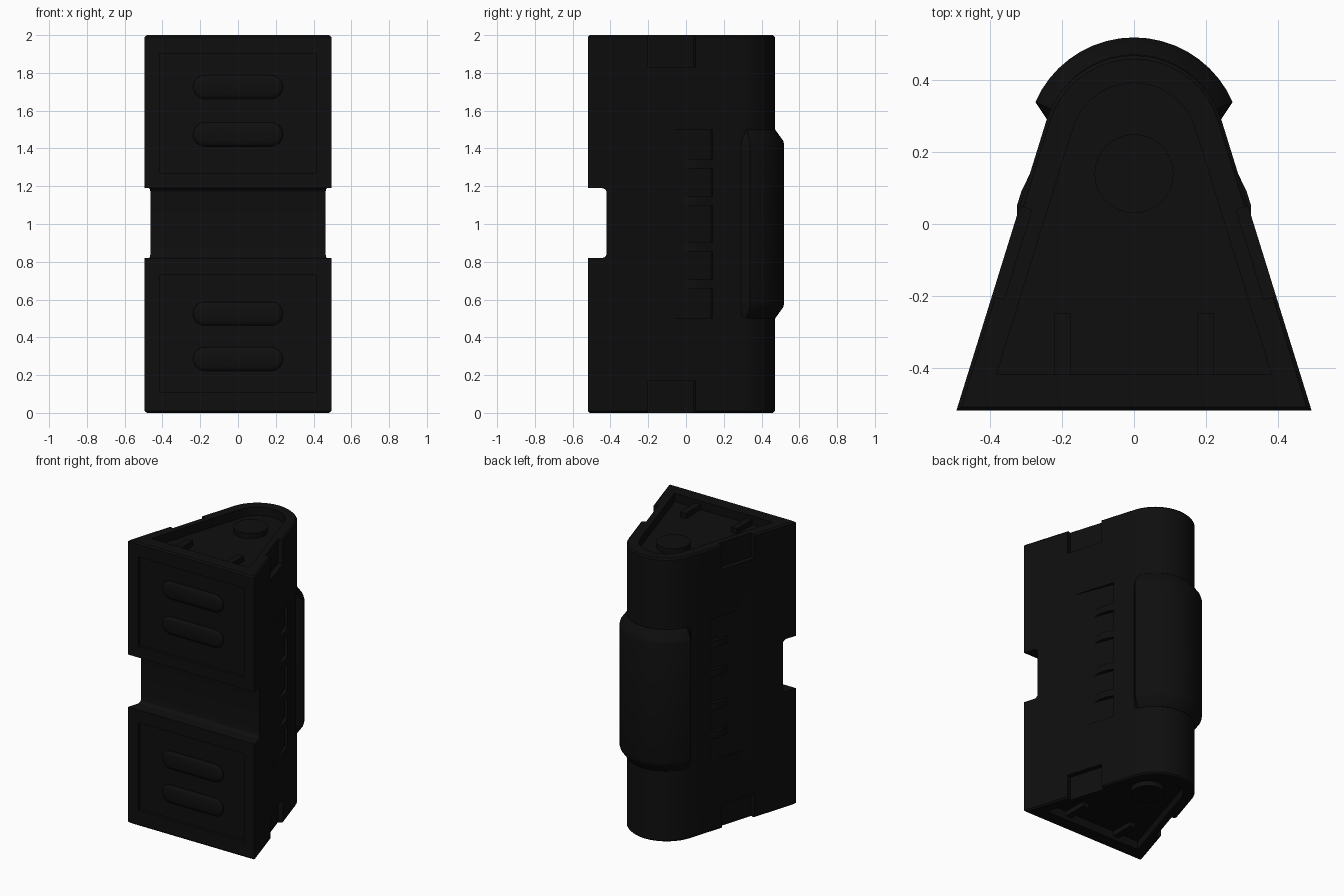
import bpy, bmesh, math
from mathutils import Matrix

cube = bpy.data.objects.get("Cube")
if cube:
    bpy.data.objects.remove(cube, do_unlink=True)

black = bpy.data.materials.new("near_black")
black.use_nodes = True
colour = (0.0045, 0.0045, 0.0045, 1)
black.diffuse_color = colour
black.node_tree.nodes["Principled BSDF"].inputs["Base Color"].default_value = colour

SLOPE, HALF, FRONT = 0.31, 0.495, -0.52
ANGLE = math.atan(SLOPE)
CENTRE, RADIUS = 0.215, 0.255


def loft(name, layers, matrix=Matrix()):
    """Solid through stacked outlines, each given as (points, height)."""
    bm = bmesh.new()
    rings = [[bm.verts.new((x, y, z)) for x, y in pts] for pts, z in layers]
    for low, high in zip(rings, rings[1:]):
        for i in range(len(low)):
            j = (i + 1) % len(low)
            bm.faces.new((low[i], low[j], high[j], high[i]))
    bm.faces.new(rings[0][::-1])
    bm.faces.new(rings[-1])
    bm.transform(matrix)
    bmesh.ops.recalc_face_normals(bm, faces=bm.faces)
    mesh = bpy.data.meshes.new(name)
    bm.to_mesh(mesh)
    bm.free()
    mesh.materials.append(black)
    obj = bpy.data.objects.new(name, mesh)
    bpy.context.collection.objects.link(obj)
    return obj


def activate(obj):
    bpy.ops.object.select_all(action='DESELECT')
    obj.select_set(True)
    bpy.context.view_layer.objects.active = obj


def smooth(obj):
    activate(obj)
    bpy.ops.object.shade_smooth_by_angle(angle=math.radians(30))
    return obj


def box(name, x, y, z):
    pts = [(x[0], y[0]), (x[1], y[0]), (x[1], y[1]), (x[0], y[1])]
    return loft(name, [(pts, z[0]), (pts, z[1])])


def cut(target, cutter):
    cutter.hide_render = True
    mod = target.modifiers.new("cut", 'BOOLEAN')
    mod.operation, mod.solver, mod.object = 'DIFFERENCE', 'EXACT', cutter
    activate(target)
    bpy.ops.object.modifier_apply(modifier=mod.name)
    bpy.data.objects.remove(cutter, do_unlink=True)


def arc(radius, centre, start, steps=18):
    angles = [start + (math.pi - 2 * start) * i / steps for i in range(steps + 1)]
    return [(radius * math.cos(a), centre + radius * math.sin(a)) for a in angles]


def outline(inset, front):
    """Wedge with a round back, inset evenly from the body walls."""
    x = HALF - SLOPE * (front - FRONT) - inset / math.cos(ANGLE)
    return [(-x, front), (x, front)] + arc(RADIUS - inset, CENTRE, ANGLE)


def wall(side, y, out):
    """Point on a slanted side wall, pushed outward."""
    x = HALF - SLOPE * (y - FRONT) + out * math.cos(ANGLE)
    return (side * x, y + out * math.sin(ANGLE))


# Main body with softened ends
edge, full = outline(0.01, FRONT + 0.01), outline(0, FRONT)
body = loft("main_body", [(edge, 0), (full, 0.01), (full, 1.99), (edge, 2)])

# Middle grip notch
notch = box("notch_cutter", (-0.7, 0.7), (-0.8, -0.42), (0.82, 1.19))
bevel = notch.modifiers.new("round", 'BEVEL')
bevel.width, bevel.segments = 0.025, 4
cut(body, notch)

# End cavities and front panels
RIM = outline(0.077, -0.42)
DEPTH = 0.06
for z in ((-0.1, DEPTH), (2 - DEPTH, 2.1)):
    cut(body, loft("cavity_cutter", [(RIM, z[0]), (RIM, z[1])]))
for z in ((0.11, 0.73), (1.27, 1.9)):
    cut(body, box("panel_cutter", (-0.415, 0.415), (-0.6, -0.5), z))

# Side pockets at both ends and tapered vent recesses
for side in (-1, 1):
    pocket = [wall(side, y, o) for y, o in
              ((-0.2, 0.03), (-0.2, -0.035), (0.05, -0.035), (0.05, 0.03))]
    for z in ((-0.1, 0.17), (1.83, 2.1)):
        cut(body, loft("pocket_cutter", [(pocket, z[0]), (pocket, z[1])]))
    vent = [wall(side, y, o) for y, o in
            ((-0.19, 0.002), (0.14, -0.022), (0.14, 0.03), (-0.19, 0.03))]
    cut(body, loft("vent_cutter", [(vent, 0.5), (vent, 1.5)]))
smooth(body)

# Side vent slats
for side, label in ((-1, "right"), (1, "left")):
    slat = [wall(side, y, o) for y, o in
            ((-0.02, -0.015), (0.05, 0.008), (0.09, 0.008), (0.15, -0.002), (0.14, -0.04), (0, -0.04))]
    for i, z in enumerate((0.68, 0.88, 1.12, 1.32)):
        loft(f"{label}_vent_slat_{i + 1}", [(slat, z - 0.025), (slat, z + 0.025)])


# Rear collar
def collar_ring(radius):
    start = math.asin(0.12 / 0.3)
    pts = arc(radius, 0.22, start)
    return [(-0.235, 0.28), (0.235, 0.28)] + pts


smooth(loft("rear_collar", [(collar_ring(0.252), 0.5), (collar_ring(0.295), 0.56),
                            (collar_ring(0.3), 0.58), (collar_ring(0.3), 1.42),
                            (collar_ring(0.295), 1.44), (collar_ring(0.252), 1.5)]))


# Rounded bars on the front panels
def stadium(radius):
    half = 0.175
    right = [(half + radius * math.sin(a), -radius * math.cos(a))
             for a in [math.pi * i / 10 for i in range(11)]]
    return right + [(-x, -y) for x, y in right]


for i, z in enumerate((0.285, 0.525, 1.475, 1.725)):
    place = Matrix.Translation((0, -0.49, z)) @ Matrix.Rotation(math.pi / 2, 4, 'X')
    smooth(loft(f"front_bar_{i + 1}", [(stadium(0.065), 0), (stadium(0.063), 0.015),
                                       (stadium(0.054), 0.024), (stadium(0.038), 0.029)], place))

# Button and ribs inside each end cavity
circle = [(0.11 * math.cos(math.tau * i / 32), 0.14 + 0.11 * math.sin(math.tau * i / 32))
          for i in range(32)]
for label, z in (("bottom", (0.025, DEPTH + 0.01)), ("top", (1.99 - DEPTH, 1.975))):
    smooth(loft(f"{label}_button", [(circle, z[0]), (circle, z[1])]))
    for side, name in ((-1, "right"), (1, "left")):
        box(f"{label}_{name}_rib", (side * 0.2 - 0.023, side * 0.2 + 0.023), (-0.43, -0.25), z)
